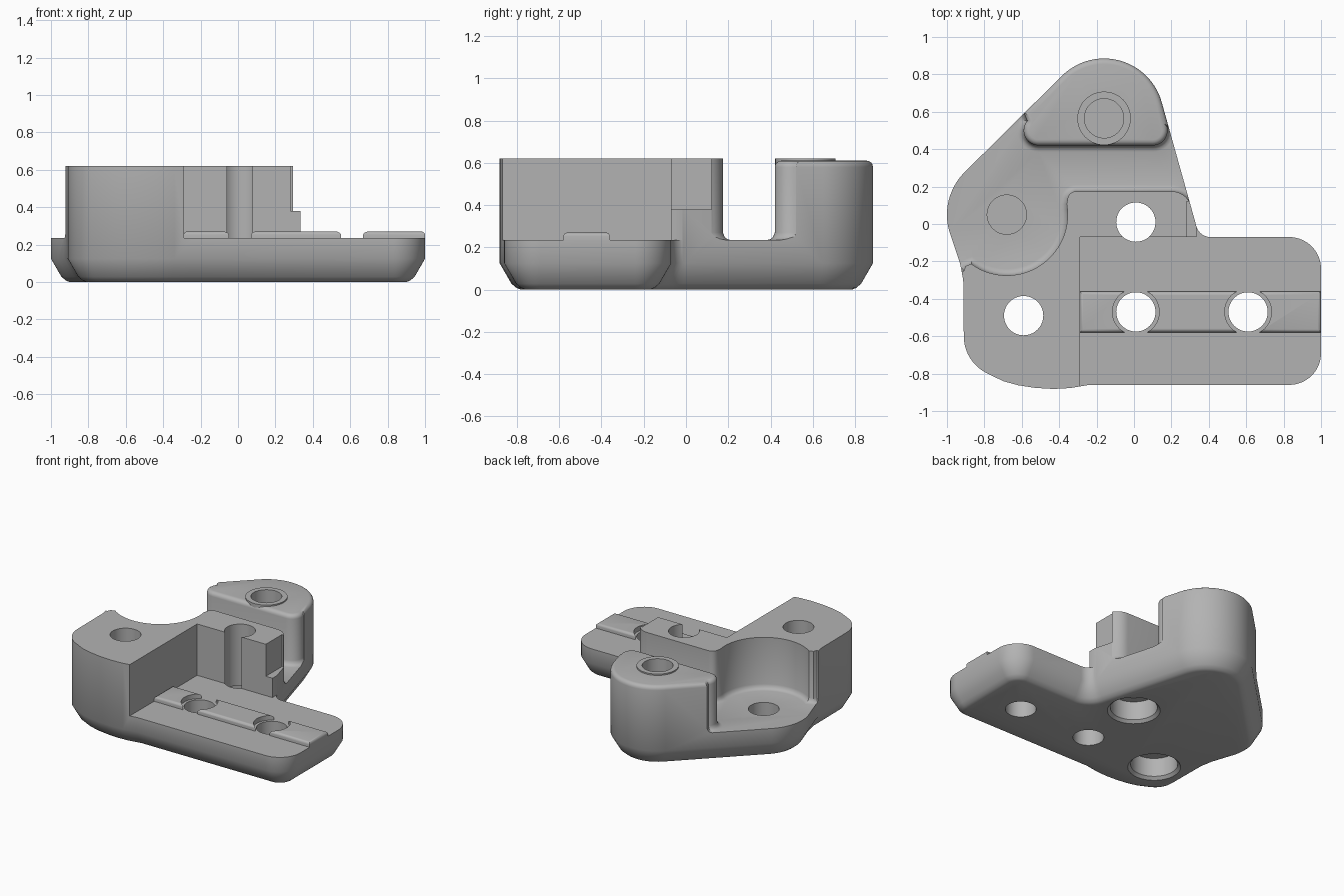
import bpy, bmesh
from math import sin, cos, radians
from mathutils import Vector

cube = bpy.data.objects.get("Cube")
if cube:
    bpy.data.objects.remove(cube, do_unlink=True)

FLOOR, TOP, HOLE_R = 0.235, 0.62, 0.105

grey = bpy.data.materials.new("light_grey")
grey.use_nodes = True
grey.diffuse_color = (0.45, 0.45, 0.45, 1)
grey.node_tree.nodes["Principled BSDF"].inputs["Base Color"].default_value = grey.diffuse_color


def arc(cx, cy, r, start, end, n=16):
    angles = [radians(start + (end - start) * i / n) for i in range(n + 1)]
    return [(cx + r * cos(a), cy + r * sin(a)) for a in angles]


def inset(points, d):
    """Move a counter-clockwise outline inwards by d."""
    pts = [Vector(p) for p in points]
    out = []
    for i, p in enumerate(pts):
        a = (p - pts[i - 1]).normalized()
        b = (pts[(i + 1) % len(pts)] - p).normalized()
        na, nb = Vector((-a.y, a.x)), Vector((-b.y, b.x))
        out.append(p + (na + nb) * d / max(0.4, 1 + na.dot(nb)))
    return out


def finish(name, bm):
    bmesh.ops.recalc_face_normals(bm, faces=bm.faces)
    mesh = bpy.data.meshes.new(name)
    bm.to_mesh(mesh)
    bm.free()
    mesh.materials.append(grey)
    obj = bpy.data.objects.new(name, mesh)
    bpy.context.collection.objects.link(obj)
    return obj


def loft(name, outline, levels):
    """Stack insets of an outline; each level is (height, inset)."""
    bm = bmesh.new()
    rings = [[bm.verts.new((p.x, p.y, z)) for p in inset(outline, d)] for z, d in levels]
    n = len(outline)
    for low, high in zip(rings, rings[1:]):
        for i in range(n):
            j = (i + 1) % n
            bm.faces.new((low[i], low[j], high[j], high[i]))
    bm.faces.new(rings[0][::-1])
    bm.faces.new(rings[-1])
    return finish(name, bm)


def box(name, x0, x1, y0, y1, z0, z1):
    return loft(name, [(x0, y0), (x1, y0), (x1, y1), (x0, y1)], [(z0, 0), (z1, 0)])


def cylinder(name, x, y, r, z0, z1):
    return loft(name, arc(x, y, r, 0, 352.5, 47), [(z0, 0), (z1, 0)])


def cut(obj, cutter):
    cutter.hide_render = True
    mod = obj.modifiers.new("cut", "BOOLEAN")
    mod.operation, mod.solver, mod.object = "DIFFERENCE", "EXACT", cutter
    bpy.context.view_layer.objects.active = obj
    bpy.ops.object.modifier_apply(modifier=mod.name)
    bpy.data.objects.remove(cutter, do_unlink=True)


def round_edges(obj, rule, width):
    bm = bmesh.new()
    bm.from_mesh(obj.data)
    edges = [e for e in bm.edges if e.is_manifold and e.calc_face_angle() > 1
             and all(rule(v.co) for v in e.verts)]
    bmesh.ops.bevel(bm, geom=edges, offset=width, segments=4, profile=0.5, affect="EDGES")
    bm.to_mesh(obj.data)
    bm.free()


def smooth(obj):
    bpy.ops.object.select_all(action="DESELECT")
    obj.select_set(True)
    bpy.context.view_layer.objects.active = obj
    bpy.ops.object.shade_smooth_by_angle(angle=radians(32))


# Full outline of the bracket, with a tapered lower edge
outline = (
    arc(0.83, -0.69, 0.17, -90, 0) + arc(0.83, -0.24, 0.17, 0, 90)
    + arc(0.41, 0.01, 0.08, 270, 188, 8)
    + arc(-0.16, 0.565, 0.32, 15, 135, 28) + arc(-0.68, 0.05, 0.32, 135, 197)
    + [(-0.96, -0.12), (-0.93, -0.21), (-0.913, -0.3)]
    + arc(-0.69, -0.6, 0.22, 180, 245, 10)
    + [(-0.7, -0.84), (-0.62, -0.862), (-0.53, -0.876), (-0.43, -0.882),
       (-0.34, -0.877), (-0.24, -0.86)])
body = loft("bracket_body", outline,
            [(0, 0.1), (0.008, 0.08), (0.028, 0.056), (0.125, 0), (TOP, 0)])

# Channel between the block and the rear post, with a filleted floor
channel = (
    [(-1.3, -0.25), (-0.91, -0.25), (-0.9, -0.225), (-0.87, -0.213)]
    + arc(-0.68, 0.05, 0.325, 239, 370, 28)
    + arc(-0.31, 0.13, 0.045, 170, 90, 6) + arc(0.2, 0.065, 0.11, 90, 30, 8)
    + [(0.6, 0.1), (0.6, 0.53)]
    + arc(0.1, 0.5, 0.08, 15, -90, 10) + arc(-0.51, 0.5, 0.08, 270, 140, 12)
    + [(-0.6, 0.62), (-1.3, 0.62)])
cut(body, loft("channel_cutter", channel,
               [(FLOOR, 0.035), (FLOOR + 0.004, 0.02), (FLOOR + 0.014, 0.008),
                (FLOOR + 0.035, 0), (1, 0)]))

# Low front shelf, side notch and slightly lower rear post
cut(body, box("shelf_cutter", -0.29, 1.3, -1.2, -0.07, FLOOR, 1))
cut(body, box("side_cutter", 0.335, 1.3, -0.5, 0.1, FLOOR, 1))
cut(body, box("notch_cutter", 0.28, 1.3, -0.5, 0.12, 0.38, 1))
cut(body, box("post_cutter", -1, 1, 0.4, 1.2, 0.61, 1))
round_edges(body, lambda c: abs(c.z - 0.61) < 0.001 and c.y > 0.4, 0.03)

# Through holes, blind holes and counterbores from below
for x, y in ((0.01, 0.01), (-0.59, -0.49), (0.01, -0.47), (0.61, -0.47)):
    cut(body, cylinder("hole_cutter", x, y, HOLE_R, -0.1, 1))
for x, y in ((-0.68, 0.05), (-0.16, 0.565)):
    cut(body, cylinder("blind_cutter", x, y, HOLE_R, 0.06, 1))
for x, y in ((0.01, 0.01), (-0.59, -0.49)):
    cut(body, loft("counterbore_cutter", arc(x, y, 0.18, 0, 352.5, 47),
                   [(-0.02, 0), (0, 0), (0.02, 0.02), (0.16, 0.02)]))
smooth(body)

# Raised key on the shelf, broken around the two holes
key = box("shelf_key", -0.29, 1.0, -0.58, -0.36, FLOOR - 0.02, 0.27)
round_edges(key, lambda c: c.z > 0.26, 0.018)
for x in (0.01, 0.61):
    cut(key, cylinder("key_cutter", x, -0.47, 0.125, 0, 1))
smooth(key)

# Thin collar around the rear post hole
collar = cylinder("post_collar", -0.16, 0.565, 0.143, 0.59, 0.62)
cut(collar, cylinder("collar_cutter", -0.16, 0.565, HOLE_R, 0, 1))
smooth(collar)
